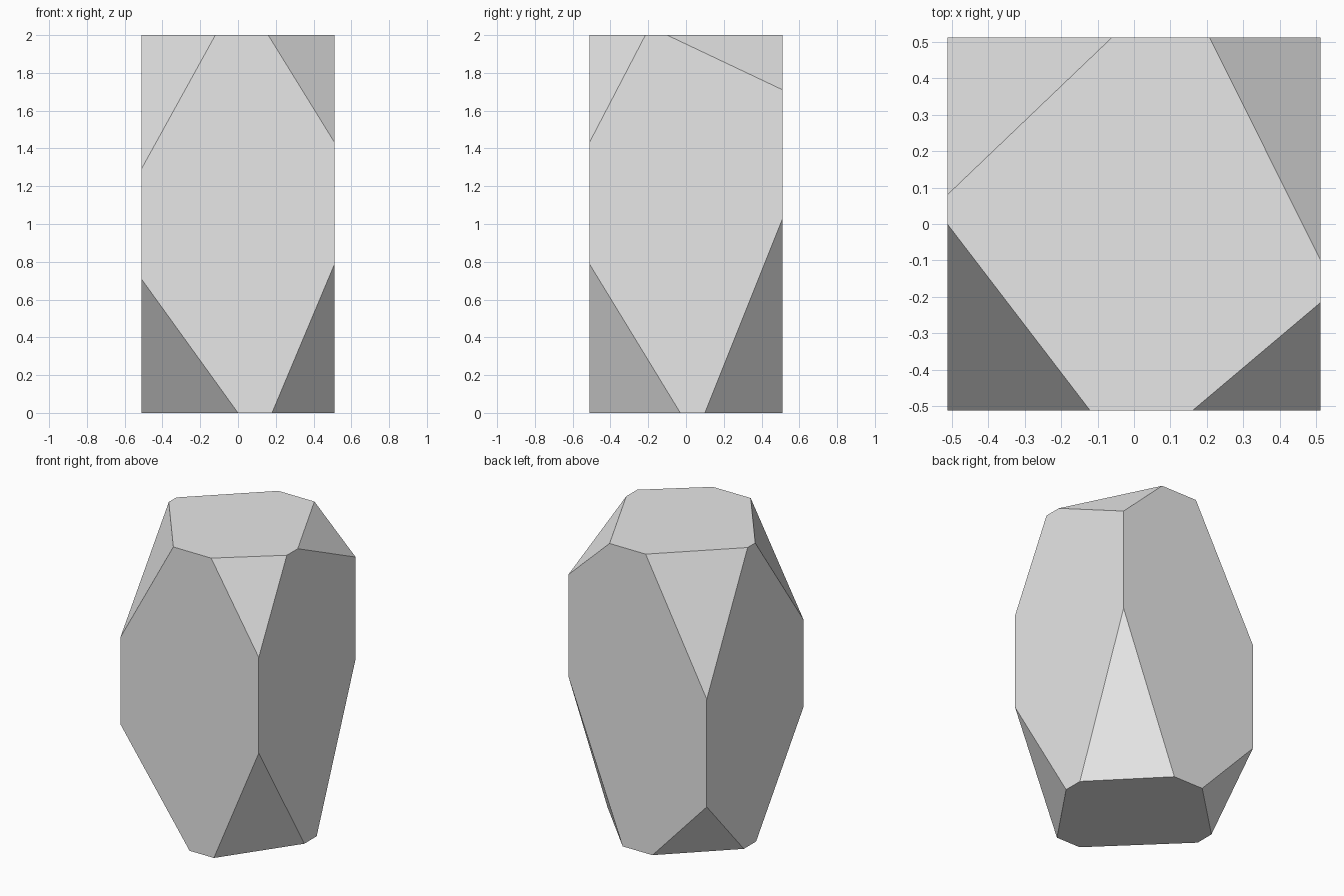
import bpy
import bmesh
from mathutils import Vector

old = bpy.data.objects.get("Cube")
if old:
    bpy.data.objects.remove(old, do_unlink=True)

HALF, HEIGHT = 0.512, 2.0

# Stone colour
stone = bpy.data.materials.new("light_grey_stone")
stone.use_nodes = True
grey = (0.8, 0.8, 0.8, 1.0)
stone.diffuse_color = grey
stone.node_tree.nodes["Principled BSDF"].inputs["Base Color"].default_value = grey

# Corner signs, then where each chamfer meets the x, y and z edges
chamfers = [
    ((-1, -1, 1), (-0.12, 0.0, 1.29)),
    ((1, -1, 1), (0.16, -0.215, 1.43)),
    ((1, 1, 1), (0.207, -0.10, 1.71)),
    ((-1, 1, 1), (-0.06, 0.08, 1.15)),
    ((-1, -1, 0), (0.0, -0.01, 0.71)),
    ((1, -1, 0), (0.18, -0.03, 0.79)),
    ((1, 1, 0), (0.11, 0.10, 1.03)),
    ((-1, 1, 0), (-0.11, 0.12, 0.43)),
]


def chamfer_corner(bm, signs, meets):
    """Slice one corner off the block and cap the cut."""
    corner = Vector((signs[0] * HALF, signs[1] * HALF, signs[2] * HEIGHT))
    points = []
    for axis in range(3):
        p = corner.copy()
        p[axis] = meets[axis]
        points.append(p)
    normal = (points[1] - points[0]).cross(points[2] - points[0]).normalized()
    if normal.dot(corner - points[0]) < 0:
        normal.negate()
    cut = bmesh.ops.bisect_plane(
        bm, geom=bm.verts[:] + bm.edges[:] + bm.faces[:], dist=1e-5,
        plane_co=points[0], plane_no=normal, clear_outer=True)
    rim = [e for e in cut["geom_cut"] if isinstance(e, bmesh.types.BMEdge)]
    bmesh.ops.contextual_create(bm, geom=rim)


# Upright block with its eight corners cut away
bm = bmesh.new()
bmesh.ops.create_cube(bm, size=1.0)
bmesh.ops.scale(bm, vec=(2 * HALF, 2 * HALF, HEIGHT), verts=bm.verts)
bmesh.ops.translate(bm, vec=(0, 0, HEIGHT / 2), verts=bm.verts)
for signs, meets in chamfers:
    chamfer_corner(bm, signs, meets)
bmesh.ops.recalc_face_normals(bm, faces=bm.faces)

mesh = bpy.data.meshes.new("faceted_stone")
bm.to_mesh(mesh)
bm.free()
mesh.materials.append(stone)
bpy.context.collection.objects.link(bpy.data.objects.new("faceted_stone", mesh))
